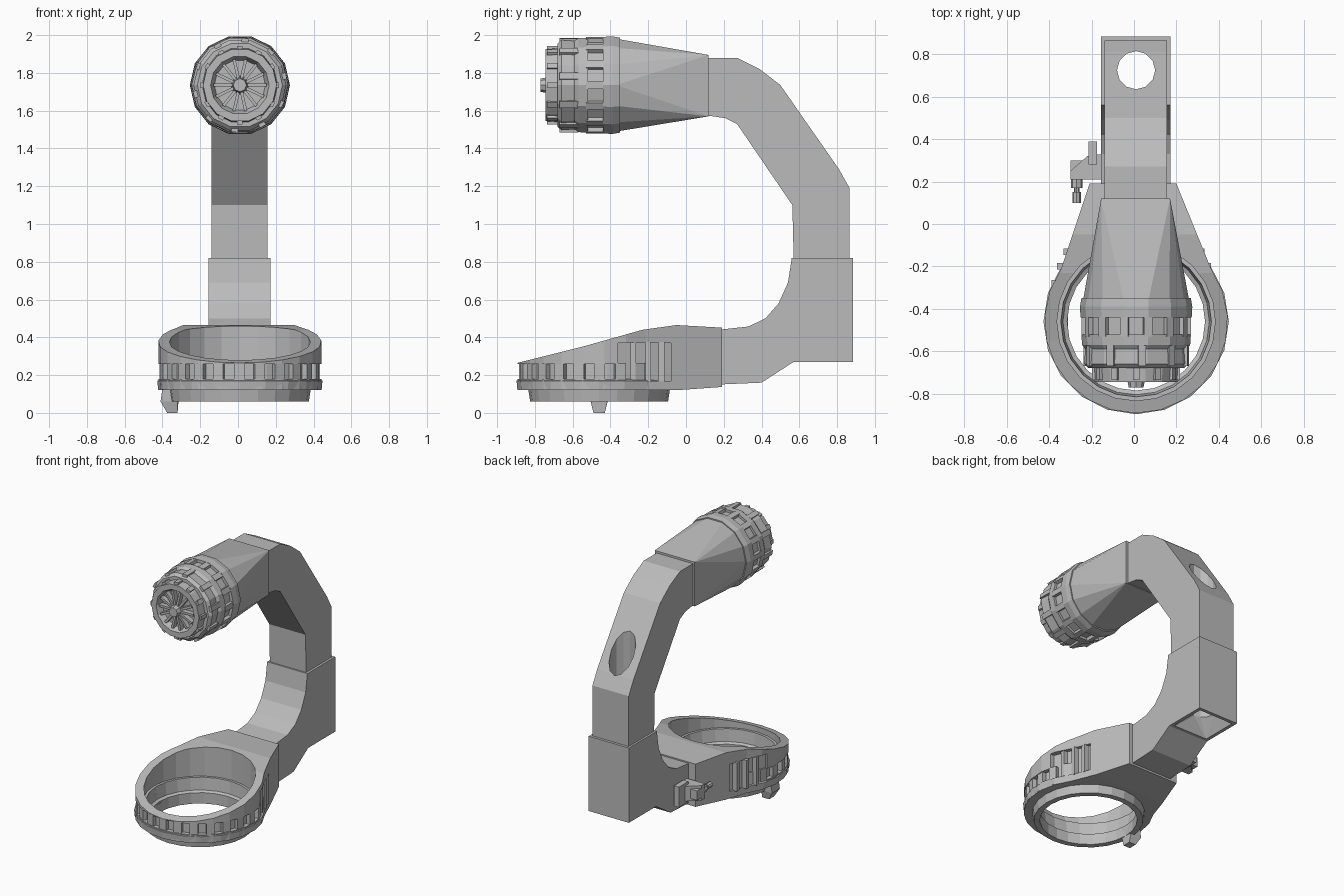
import bpy, bmesh, math
from mathutils import Vector, Matrix

cube = bpy.data.objects.get("Cube")
if cube:
    bpy.data.objects.remove(cube, do_unlink=True)

GREY = (0.5, 0.5, 0.5, 1)
mat = bpy.data.materials.new("plain grey")
mat.use_nodes = True
mat.diffuse_color = GREY
mat.node_tree.nodes["Principled BSDF"].inputs["Base Color"].default_value = GREY
CX, RY, HZ = 0.01, -0.46, 1.735   # shared centre x, ring centre y, head centre z


def finish(name, bm):
    bmesh.ops.recalc_face_normals(bm, faces=bm.faces[:])
    me = bpy.data.meshes.new(name)
    bm.to_mesh(me)
    bm.free()
    me.materials.append(mat)
    ob = bpy.data.objects.new(name, me)
    bpy.context.collection.objects.link(ob)
    return ob


def prism(name, pts, offset):
    """Polygon of 3D points extruded along offset."""
    bm = bmesh.new()
    face = bm.faces.new([bm.verts.new(p) for p in pts])
    new = bmesh.ops.extrude_face_region(bm, geom=[face])["geom"]
    bmesh.ops.translate(bm, vec=offset, verts=[v for v in new if isinstance(v, bmesh.types.BMVert)])
    return finish(name, bm)


def side_prism(name, yz, x0, x1):
    return prism(name, [(x0, y, z) for y, z in yz], (x1 - x0, 0, 0))


def plan_prism(name, xy, z0, z1):
    return prism(name, [(x, y, z0) for x, y in xy], (0, 0, z1 - z0))


def hull(name, pts):
    bm = bmesh.new()
    for p in pts:
        bm.verts.new(p)
    bmesh.ops.convex_hull(bm, input=bm.verts[:])
    return finish(name, bm)


def box(name, lo, hi):
    return hull(name, [(x, y, z) for x in (lo[0], hi[0]) for y in (lo[1], hi[1]) for z in (lo[2], hi[2])])


def lathe(name, profile, axis, centre, steps, closed=False):
    """Spin (distance along axis, radius) points about an axis through centre."""
    side = Vector((1, 0, 0))
    bm = bmesh.new()
    vs = [bm.verts.new(Vector(centre) + axis * a + side * r) for a, r in profile]
    es = [bm.edges.new(p) for p in zip(vs, vs[1:])]
    if closed:
        es.append(bm.edges.new((vs[-1], vs[0])))
    bmesh.ops.spin(bm, geom=vs + es, cent=centre, axis=axis, angle=math.tau, steps=steps)
    bmesh.ops.remove_doubles(bm, verts=bm.verts[:], dist=0.0005)
    return finish(name, bm)


def radial_boxes(name, count, r0, r1, half_width, a0, a1, frame, start=0.0, sweep=math.tau):
    """Boxes standing around the local z axis of the frame matrix."""
    bm = bmesh.new()
    for i in range(count):
        turn = frame @ Matrix.Rotation(start + sweep * i / count, 4, "Z")
        size = Matrix.Diagonal((r1 - r0, 2 * half_width, a1 - a0, 1))
        place = Matrix.Translation(((r0 + r1) / 2, 0, (a0 + a1) / 2))
        bmesh.ops.create_cube(bm, size=1, matrix=turn @ place @ size)
    return finish(name, bm)


def boolean(ob, tool, op):
    mod = ob.modifiers.new("cut", "BOOLEAN")
    mod.operation, mod.object, mod.solver = op, tool, "EXACT"
    bpy.context.view_layer.objects.active = ob
    bpy.ops.object.modifier_apply(modifier=mod.name)
    bpy.data.objects.remove(tool, do_unlink=True)


def arc(r, start, end, n):
    angles = [math.radians(start + (end - start) * i / n) for i in range(n + 1)]
    return [(CX + r * math.cos(a), RY + r * math.sin(a)) for a in angles]


def disc(r, n=24):
    return arc(r, 0, 360, n)[:-1]


Z = Vector((0, 0, 1))
Y = Vector((0, 1, 0))
hole = [(x, y - RY + 0.725) for x, y in disc(0.09, 12)]

# Lower arm: curved bracket with a bored upright and a funnel underneath
lower = side_prism("lower_arm", [
    (0.17, 0.15), (0.4, 0.16), (0.57, 0.27), (0.885, 0.27), (0.885, 0.82), (0.56, 0.82),
    (0.54, 0.69), (0.49, 0.58), (0.42, 0.5), (0.33, 0.457), (0.17, 0.44)], -0.155, 0.172)
boolean(lower, plan_prism("lower_bore", hole, 0.1, 0.9), "DIFFERENCE")
funnel_mouth = [(x, y, 0.26) for x in (-0.135, 0.152) for y in (0.59, 0.865)]
boolean(lower, hull("funnel", funnel_mouth + [(x, y, 0.38) for x, y in hole]), "DIFFERENCE")

# Upper arm: bent beam with a round vertical bore opening in its sloping back
upper = side_prism("upper_arm", [
    (0.57, 0.815), (0.866, 0.815), (0.866, 1.19), (0.81, 1.29), (0.5, 1.735), (0.39, 1.82),
    (0.27, 1.88), (0.0, 1.88), (0.0, 1.58), (0.11, 1.575), (0.21, 1.56), (0.27, 1.53), (0.563, 1.1)],
    -0.14, 0.155)
boolean(upper, plan_prism("upper_bore", hole, 0.7, 2.0), "DIFFERENCE")

# Head sleeve: square socket flaring straight to a round collar
rim = [(x, -0.37, y - RY + HZ) for x, y in disc(0.252, 14)]
hull("head_sleeve", [(x, 0.12, z) for x in (-0.155, 0.17) for z in (1.57, 1.895)] + rim)

# Head: stepped drum with a dished front
lathe("head_drum", [
    (-0.35, 0), (-0.35, 0.258), (-0.39, 0.265), (-0.44, 0.262), (-0.44, 0.24), (-0.52, 0.24),
    (-0.52, 0.258), (-0.57, 0.255), (-0.59, 0.24), (-0.66, 0.245), (-0.68, 0.225), (-0.68, 0.2),
    (-0.745, 0.195), (-0.745, 0.155), (-0.70, 0.135), (-0.70, 0)], Y, (CX, 0, HZ), 14)
head = Matrix.Translation((CX, 0, HZ)) @ Matrix.Rotation(math.pi / 2, 4, "X")
radial_boxes("head_grip_ribs", 14, 0.22, 0.258, 0.02, 0.43, 0.53, head)
radial_boxes("head_outer_ribs", 10, 0.22, 0.25, 0.018, 0.57, 0.67, head, 0.2)
radial_boxes("head_front_lugs", 12, 0.18, 0.208, 0.015, 0.67, 0.735, head)
radial_boxes("head_front_fins", 14, 0.03, 0.14, 0.008, 0.69, 0.735, head)
lathe("head_hub", [(-0.69, 0), (-0.69, 0.05), (-0.77, 0.035), (-0.77, 0)], Y, (CX, 0, HZ), 8)

# Base ring: teardrop plan with a sloping top, thin wall and a stud groove
plan = arc(0.432, 35, -215, 16) + [(-0.21, 0.19), (0.2, 0.19)]
ring = plan_prism("base_ring", plan, 0.0, 0.6)
boolean(ring, side_prism("ring_slope", [
    (-0.95, 0.12), (-0.05, 0.12), (0.3, 0.145), (0.3, 0.445), (-0.05, 0.465), (-0.23, 0.44),
    (-0.55, 0.35), (-0.95, 0.25)], -0.6, 0.6), "INTERSECT")
boolean(ring, plan_prism("ring_bore", disc(0.373), -0.1, 0.7), "DIFFERENCE")
groove = arc(0.6, 38, -218, 24) + arc(0.398, -218, 38, 24)
boolean(ring, plan_prism("ring_groove", groove, 0.18, 0.26), "DIFFERENCE")
base = Matrix.Translation((CX, RY, 0))
radial_boxes("ring_studs", 17, 0.385, 0.425, 0.028, 0.175, 0.265, base, math.radians(-212), math.radians(258))
lathe("ring_outer_bead", [(0.125, 0.41), (0.125, 0.433), (0.17, 0.437), (0.18, 0.41)],
      Z, (CX, RY, 0), 20, True)

# Tall recessed panels on both flanks, with upright struts
for side, label in ((1, "left"), (-1, "right")):
    recess = [(0.393, -0.36), (0.335, -0.21), (0.283, -0.08), (0.6, -0.08), (0.6, -0.36)]
    boolean(ring, plan_prism("flank_recess", [(side * x, y) for x, y in recess], 0.17, 0.37), "DIFFERENCE")
    for i, (x, y) in enumerate(((0.37, -0.28), (0.345, -0.2), (0.315, -0.13))):
        box(f"{label}_flank_strut_{i + 1}", (side * x - 0.018, y - 0.015, 0.165),
            (side * x + 0.018, y + 0.015, 0.375))

# Lower lip under the ring, with an inner shoulder
lathe("lower_lip", [(0.06, 0.325), (0.06, 0.365), (0.125, 0.375), (0.24, 0.376),
                    (0.24, 0.355), (0.15, 0.345), (0.14, 0.325)], Z, (CX, RY, 0), 24, True)

# Foot peg
hull("foot_peg", [(x, RY + s * w, z) for s in (-1, 1)
                  for x, w, z in ((-0.40, 0.045, 0.13), (-0.31, 0.045, 0.13), (-0.41, 0.045, 0.06),
                                  (-0.32, 0.045, 0.06), (-0.375, 0.03, 0.0), (-0.32, 0.03, 0.0))])

# Side clamp: bracket, block and thumb screw
plan_prism("clamp_bracket", [(-0.15, 0.21), (-0.3, 0.21), (-0.3, 0.25), (-0.22, 0.32), (-0.15, 0.33)],
           0.23, 0.34)
box("clamp_block", (-0.215, 0.28, 0.21), (-0.175, 0.39, 0.36))
box("clamp_plate", (-0.3, 0.25, 0.25), (-0.245, 0.3, 0.32))
lathe("thumb_screw", [(0.1, 0), (0.1, 0.02), (0.15, 0.02), (0.15, 0.012), (0.17, 0.012), (0.17, 0.028),
                      (0.22, 0.028), (0.22, 0)], Y, (-0.27, 0, 0.285), 8)
